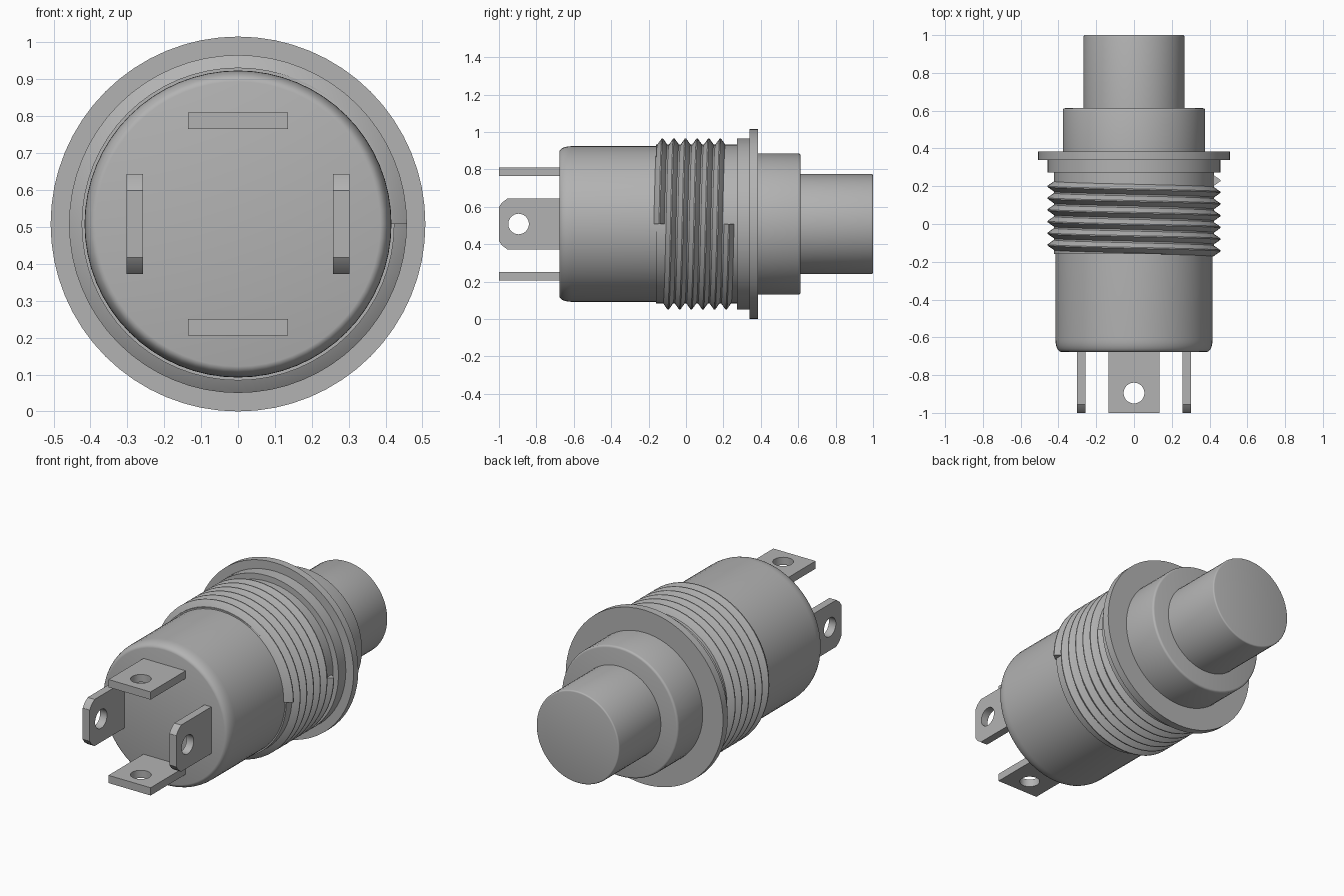
import bpy, bmesh, math
from mathutils import Matrix, Vector

if "Cube" in bpy.data.objects:
    bpy.data.objects.remove(bpy.data.objects["Cube"], do_unlink=True)

AXIS_Z = 0.508
SEGMENTS = 64
GREY = (0.45, 0.45, 0.45, 1.0)

grey = bpy.data.materials.new("plain grey")
grey.use_nodes = True
grey.diffuse_color = GREY
grey.node_tree.nodes["Principled BSDF"].inputs["Base Color"].default_value = GREY


def finish(bm, name, angle=35):
    """Turn a bmesh into a shaded, coloured object on the switch axis."""
    bmesh.ops.recalc_face_normals(bm, faces=bm.faces)
    mesh = bpy.data.meshes.new(name)
    bm.to_mesh(mesh)
    bm.free()
    mesh.materials.append(grey)
    mesh.shade_smooth()
    mesh.set_sharp_from_angle(angle=math.radians(angle))
    obj = bpy.data.objects.new(name, mesh)
    obj.location.z = AXIS_Z
    bpy.context.collection.objects.link(obj)
    return obj


def around(radius, y, angle):
    return Vector((radius * math.cos(angle), y, radius * math.sin(angle)))


def lathe(name, profile):
    """Solid of revolution about y from (radius, y) points, with flat ends."""
    bm = bmesh.new()
    rings = [[bm.verts.new(around(r, y, math.tau * i / SEGMENTS)) for i in range(SEGMENTS)]
             for r, y in profile]
    for a, b in zip(rings, rings[1:]):
        for i in range(SEGMENTS):
            j = (i + 1) % SEGMENTS
            bm.faces.new((a[i], a[j], b[j], b[i]))
    bm.faces.new(rings[0])
    bm.faces.new(rings[-1])
    return finish(bm, name)


def rounded(radius, y, radial, axial, side, steps=6):
    """Quarter-ellipse edge at the end y; side is -1 for front, 1 for back."""
    points = []
    for k in range(steps + 1):
        t = math.pi / 2 * k / steps
        points.append((radius - radial * (1 - math.cos(t)),
                       y - side * axial * (1 - math.sin(t))))
    return points if side > 0 else points[::-1]


def helix_thread(name, start, turns, pitch, root, crest):
    """Raised V-shaped ridge wound round the core, capped at both ends."""
    bm = bmesh.new()
    section = [(root - 0.01, -0.031), (root, -0.027), (crest, -0.003),
               (crest, 0.003), (root, 0.027), (root - 0.01, 0.031)]
    rows = []
    for i in range(turns * SEGMENTS + 1):
        a = math.tau * i / SEGMENTS
        y = start + pitch * i / SEGMENTS
        rows.append([bm.verts.new(around(r, y + dy, a)) for r, dy in section])
    for a, b in zip(rows, rows[1:]):
        for k in range(len(section)):
            n = (k + 1) % len(section)
            bm.faces.new((a[k], a[n], b[n], b[k]))
    bm.faces.new(rows[0])
    bm.faces.new(rows[-1])
    return finish(bm, name)


def terminal(name, turn, rounded_tip):
    """Flat tab with a round hole, standing off the front of the body."""
    half, tip, base, inner, thick = 0.136, -1.0, -0.66, 0.257, 0.045
    outline = [(half, base)]
    if rounded_tip:
        outline += [(half, tip + 0.045), (half - 0.022, tip + 0.016), (half - 0.045, tip)]
    else:
        outline += [(half, tip)]
    outline += [(-u, y) for u, y in reversed(outline)]
    hole = [(0.055 * math.cos(math.tau * i / 32), -0.895 + 0.055 * math.sin(math.tau * i / 32))
            for i in range(32)]
    bm = bmesh.new()
    edges = []
    for loop in (outline, hole):
        verts = [bm.verts.new((u, y, inner)) for u, y in loop]
        edges += [bm.edges.new((v, verts[(i + 1) % len(verts)])) for i, v in enumerate(verts)]
    bmesh.ops.triangle_fill(bm, use_beauty=True, edges=edges)
    grown = bmesh.ops.extrude_face_region(bm, geom=bm.faces[:], use_keep_orig=True)
    moved = [g for g in grown["geom"] if isinstance(g, bmesh.types.BMVert)]
    bmesh.ops.translate(bm, vec=(0, 0, thick), verts=moved)
    bmesh.ops.rotate(bm, matrix=Matrix.Rotation(turn, 3, "Y"), verts=bm.verts)
    return finish(bm, name, 25)


# Turned parts, front to back
lathe("body", rounded(0.416, -0.677, 0.03, 0.065, -1) + [(0.416, -0.15)])
lathe("threaded_core", [(0.424, -0.16), (0.424, 0.28)])
lathe("collar", [(0.458, 0.272), (0.458, 0.35)])
lathe("flange", [(0.508, 0.34), (0.508, 0.384)])
lathe("bushing", [(0.377, 0.38)] + rounded(0.377, 0.613, 0.012, 0.012, 1, 3))
lathe("push_button", [(0.267, 0.6)] + rounded(0.267, 1.0, 0.008, 0.008, 1, 3))

# Screw thread
helix_thread("screw_thread", -0.142, 6, 0.062, 0.424, 0.458)

# Four solder terminals
for index, side in enumerate(("top", "left", "bottom", "right")):
    terminal(side + "_terminal", index * math.pi / 2, index % 2 == 1)
